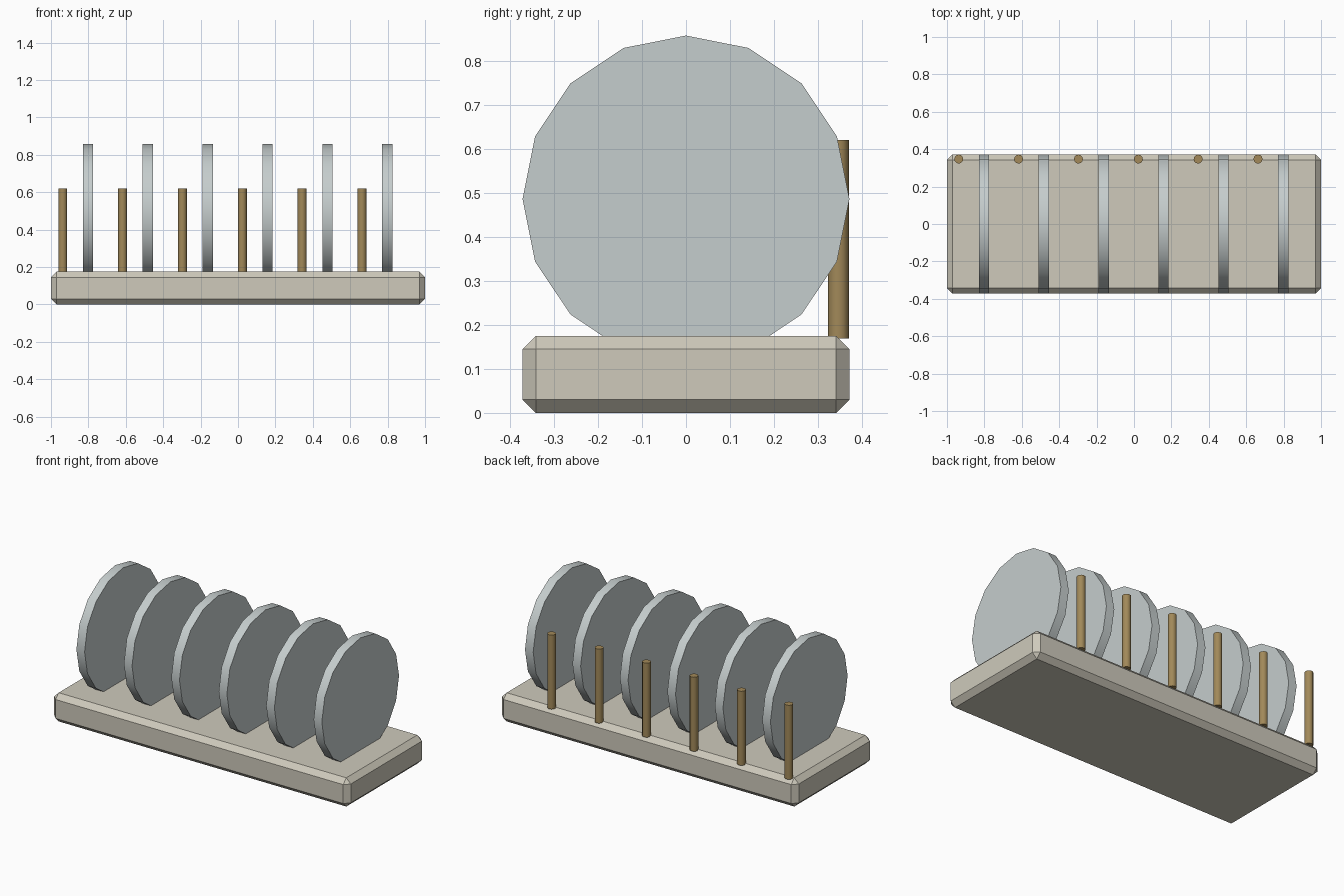
import bpy, math

if "Cube" in bpy.data.objects:
    bpy.data.objects.remove(bpy.data.objects["Cube"])

def material(name, rgb):
    m = bpy.data.materials.new(name)
    m.diffuse_color = (*rgb, 1)
    m.use_nodes = True
    m.node_tree.nodes["Principled BSDF"].inputs["Base Color"].default_value = m.diffuse_color
    return m

wood = material("pale_base", (0.62, 0.59, 0.50))
steel = material("plate_grey", (0.56, 0.61, 0.61))
brass = material("pin_brown", (0.36, 0.25, 0.10))

def cylinder(name, sides, radius, depth, loc, mat, rot=(0, 0, 0)):
    bpy.ops.mesh.primitive_cylinder_add(vertices=sides, radius=radius, depth=depth,
                                        location=loc, rotation=rot)
    ob = bpy.context.object
    ob.name = name
    ob.data.materials.append(mat)
    bpy.ops.object.shade_smooth_by_angle(angle=math.radians(40))
    return ob

# Chamfered base slab
bpy.ops.mesh.primitive_cube_add(size=1, location=(0, 0, 0.0875))
base = bpy.context.object
base.name = "base"
base.scale = (2, 0.744, 0.175)
bpy.ops.object.transform_apply(location=False, rotation=False, scale=True)
bevel = base.modifiers.new("chamfer", 'BEVEL')
bevel.width = 0.03
bevel.segments = 1
base.data.materials.append(wood)

for i in range(6):
    # Upright round plate, partly sunk into the base
    cylinder(f"plate_{i + 1}", 16, 0.372, 0.055, (-0.802 + 0.32 * i, 0, 0.487),
             steel, (0, math.pi / 2, 0))
    # Support pin along the back edge
    cylinder(f"pin_{i + 1}", 12, 0.024, 0.452, (-0.937 + 0.32 * i, 0.347, 0.395), brass)
